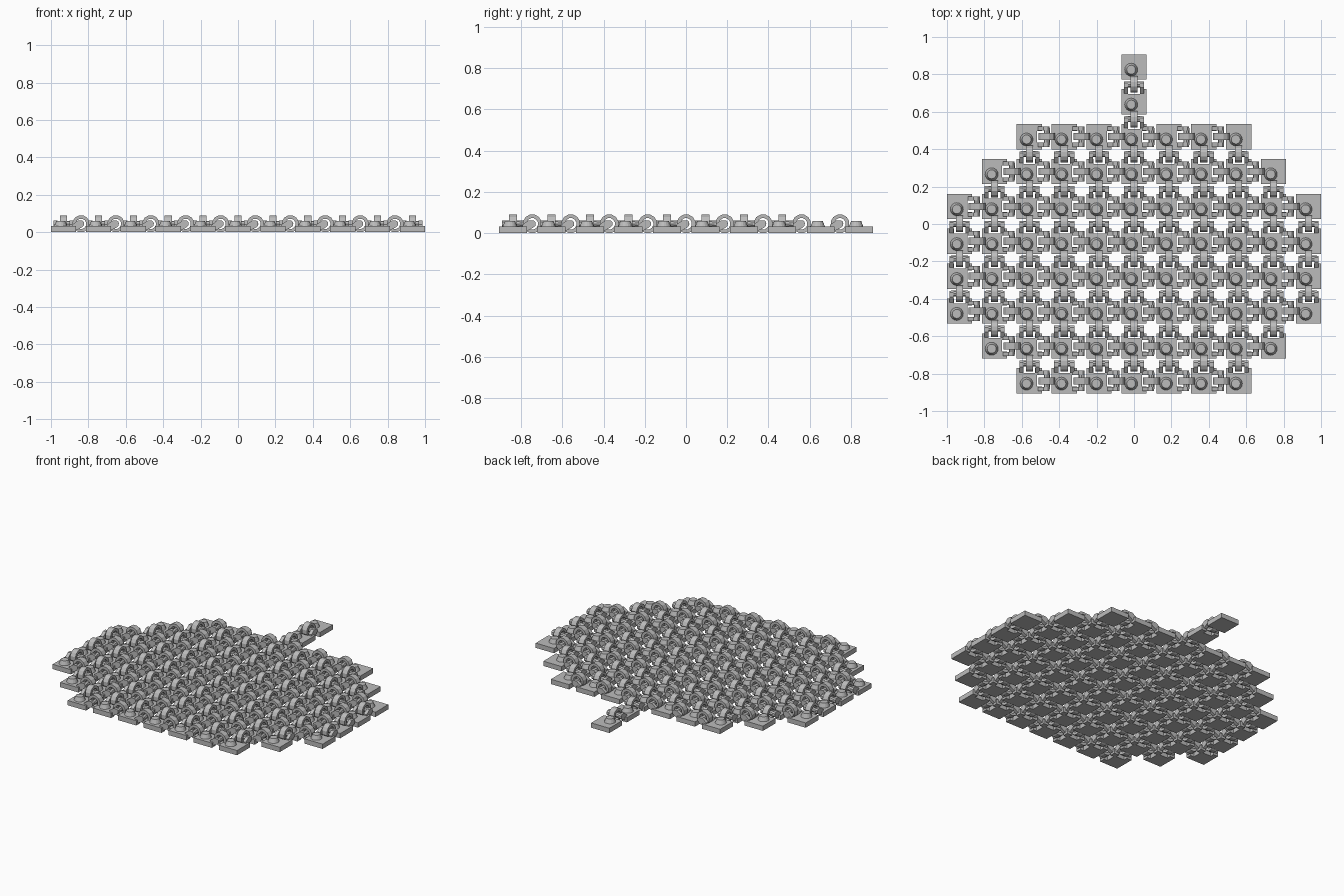
import bpy, bmesh, math
from mathutils import Matrix

if "Cube" in bpy.data.objects:
    bpy.data.objects.remove(bpy.data.objects["Cube"])

P = 0.1865         # tile pitch
S = 0.0675         # tile half size
T = 0.032          # tile thickness
Y0 = -0.8385       # centre of the front row
HALF_COUNTS = [3, 4, 5, 5, 5, 5, 4, 3, 0, 0]   # columns each side, front to back

grey = bpy.data.materials.new("grey plastic")
grey.diffuse_color = (0.5, 0.5, 0.5, 1)
grey.use_nodes = True
grey.node_tree.nodes["Principled BSDF"].inputs["Base Color"].default_value = grey.diffuse_color


def to_mesh(name, bm):
    bmesh.ops.recalc_face_normals(bm, faces=bm.faces)
    me = bpy.data.meshes.new(name)
    bm.to_mesh(me)
    bm.free()
    me.materials.append(grey)
    return me


def place(name, me, x, y, turn=0.0):
    ob = bpy.data.objects.new(name, me)
    ob.location = (x, y, 0)
    ob.rotation_euler.z = turn
    bpy.context.collection.objects.link(ob)


def prism(bm, pts, offset):
    """Extrude a flat polygon along an offset vector."""
    face = bm.faces.new([bm.verts.new(p) for p in pts])
    new = bmesh.ops.extrude_face_region(bm, geom=[face], use_keep_orig=True)
    verts = [g for g in new["geom"] if isinstance(g, bmesh.types.BMVert)]
    bmesh.ops.translate(bm, verts=verts, vec=offset)


def tile_mesh(right, back):
    """Square plate with a clearance notch on each hinged edge, plus a stud."""
    n, d = 0.031, 0.026
    pts = [(-S, -S), (S, -S)]
    if right:
        pts += [(S, -n), (S - d, -n), (S - d, n), (S, n)]
    pts += [(S, S)]
    if back:
        pts += [(n, S), (n, S - d), (-n, S - d), (-n, S)]
    pts += [(-S, S)]
    bm = bmesh.new()
    prism(bm, [(x, y, 0) for x, y in pts], (0, 0, T))
    # low tapered stud
    bmesh.ops.create_cone(bm, cap_ends=True, segments=16, radius1=0.035,
                          radius2=0.024, depth=0.028,
                          matrix=Matrix.Translation((-0.015, -0.015, T + 0.0135)))
    return to_mesh("tile", bm)


def ring_mesh():
    """Faceted eye around the hinge pin, axis along y."""
    bm = bmesh.new()
    n, w, zc = 12, 0.019, 0.045
    loops = []
    for r, y in ((0.0462, -w), (0.0462, w), (0.028, w), (0.028, -w)):
        loops.append([bm.verts.new((r * math.cos(a), y, zc + r * math.sin(a)))
                      for a in ((k + 0.5) * math.tau / n for k in range(n))])
    for j in range(4):
        a, b = loops[j], loops[(j + 1) % 4]
        for k in range(n):
            m = (k + 1) % n
            bm.faces.new((a[k], a[m], b[m], b[k]))
    return to_mesh("hinge_ring", bm)


def fork_mesh():
    """Two arms rising from the tile edge that carry the hinge pin."""
    bm = bmesh.new()
    arm = [(-0.048, T - 0.004), (-0.022, 0.012), (0.004, 0.026),
           (0.015, 0.036), (0.015, 0.054), (0.006, 0.062),
           (-0.018, 0.062), (-0.048, 0.04)]
    for y in (-0.054, 0.032):
        prism(bm, [(x, y, z) for x, z in arm], (0, 0.022, 0))
    bmesh.ops.create_cone(bm, cap_ends=True, segments=8, radius1=0.016,
                          radius2=0.016, depth=0.09,
                          matrix=Matrix.Translation((0, 0, 0.045))
                          @ Matrix.Rotation(math.pi / 2, 4, 'X'))
    return to_mesh("hinge_fork", bm)


tiles = {(r, b): tile_mesh(r, b) for r in (False, True) for b in (False, True)}
ring, fork = ring_mesh(), fork_mesh()

# lay out the sheet of linked tiles
for row, half in enumerate(HALF_COUNTS):
    for col in range(-half, half + 1):
        x, y = col * P, Y0 + row * P
        right = col < half
        back = row + 1 < len(HALF_COUNTS) and abs(col) <= HALF_COUNTS[row + 1]
        place("tile", tiles[right, back], x, y)
        if right:
            place("hinge_ring", ring, x + P / 2, y)
            place("hinge_fork", fork, x + P / 2, y)
        if back:
            place("hinge_ring", ring, x, y + P / 2, math.pi / 2)
            place("hinge_fork", fork, x, y + P / 2, math.pi / 2)
